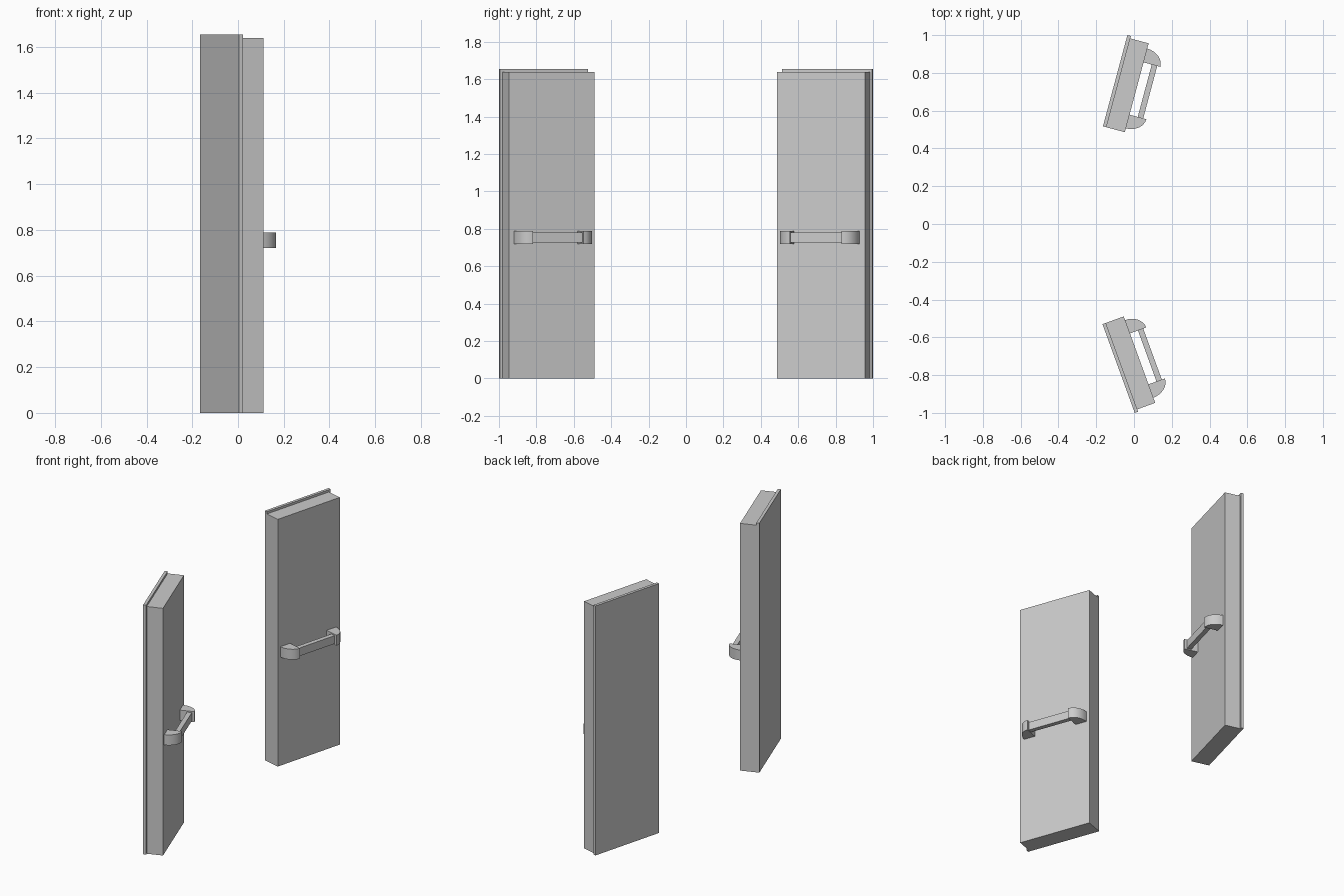
import bpy, bmesh
from math import sin, cos, radians, pi
from mathutils import Vector

if "Cube" in bpy.data.objects:
    bpy.data.objects.remove(bpy.data.objects["Cube"])

PLATE_T, SLAB_T = 0.019, 0.101     # thicknesses
PLATE_L, SLAB_L = 0.50, 0.487      # widths, flush at the inner end
FACE = PLATE_T + SLAB_T


def prism(name, outline, z0, z1, place, smooth=False):
    """Extrude a (u, v) outline upward, placing it in the door's own frame."""
    bm = bmesh.new()
    low = [bm.verts.new((*place(u, v), z0)) for u, v in outline]
    face = bm.faces.new(low)
    ext = bmesh.ops.extrude_face_region(bm, geom=[face])
    tops = [g for g in ext["geom"] if isinstance(g, bmesh.types.BMVert)]
    bmesh.ops.translate(bm, verts=tops, vec=(0, 0, z1 - z0))
    bmesh.ops.recalc_face_normals(bm, faces=bm.faces)
    mesh = bpy.data.meshes.new(name)
    bm.to_mesh(mesh)
    bm.free()
    ob = bpy.data.objects.new(name, mesh)
    bpy.context.collection.objects.link(ob)
    if smooth:
        bpy.ops.object.select_all(action='DESELECT')
        ob.select_set(True)
        bpy.context.view_layer.objects.active = ob
        bpy.ops.object.shade_smooth_by_angle(angle=radians(30))
    return ob


def rect(u0, u1, v0, v1):
    return [(u0, v0), (u1, v0), (u1, v1), (u0, v1)]


# Quarter-round handle bracket, ending in a flat shoulder
U0, U1, RISE = 0.021, 0.096, 0.092
arc = [(U1 - (U1 - U0) * cos(i * pi / 16), FACE + RISE * sin(i * pi / 16)) for i in range(9)]
bracket = arc + [(U1, FACE)]
MID = 0.2395


def door(name, corner, angle, side):
    # u runs from the inner end outward, v runs off the door face
    a = radians(angle)
    out = Vector((sin(a), side * cos(a)))
    normal = Vector((cos(a), -side * sin(a)))
    origin = Vector(corner) - out * PLATE_L
    place = lambda u, v: origin + out * u + normal * v

    # door leaf and its overlapping rear plate
    prism(name + "_slab", rect(0, SLAB_L, PLATE_T, FACE), 0, 1.64, place)
    prism(name + "_rear_plate", rect(0, PLATE_L, 0, PLATE_T), 0, 1.655, place)
    # pull handle
    prism(name + "_handle_bar", rect(U1 - 0.004, 2 * MID - U1 + 0.004, FACE + 0.045, FACE + 0.075),
          0.727, 0.781, place)
    prism(name + "_inner_bracket", bracket, 0.72, 0.789, place, True)
    prism(name + "_outer_bracket", [(2 * MID - u, v) for u, v in bracket], 0.72, 0.789, place, True)


door("front_door", (0.004, -1.0), 20, -1)
door("back_door", (-0.035, 1.0), 15, 1)
